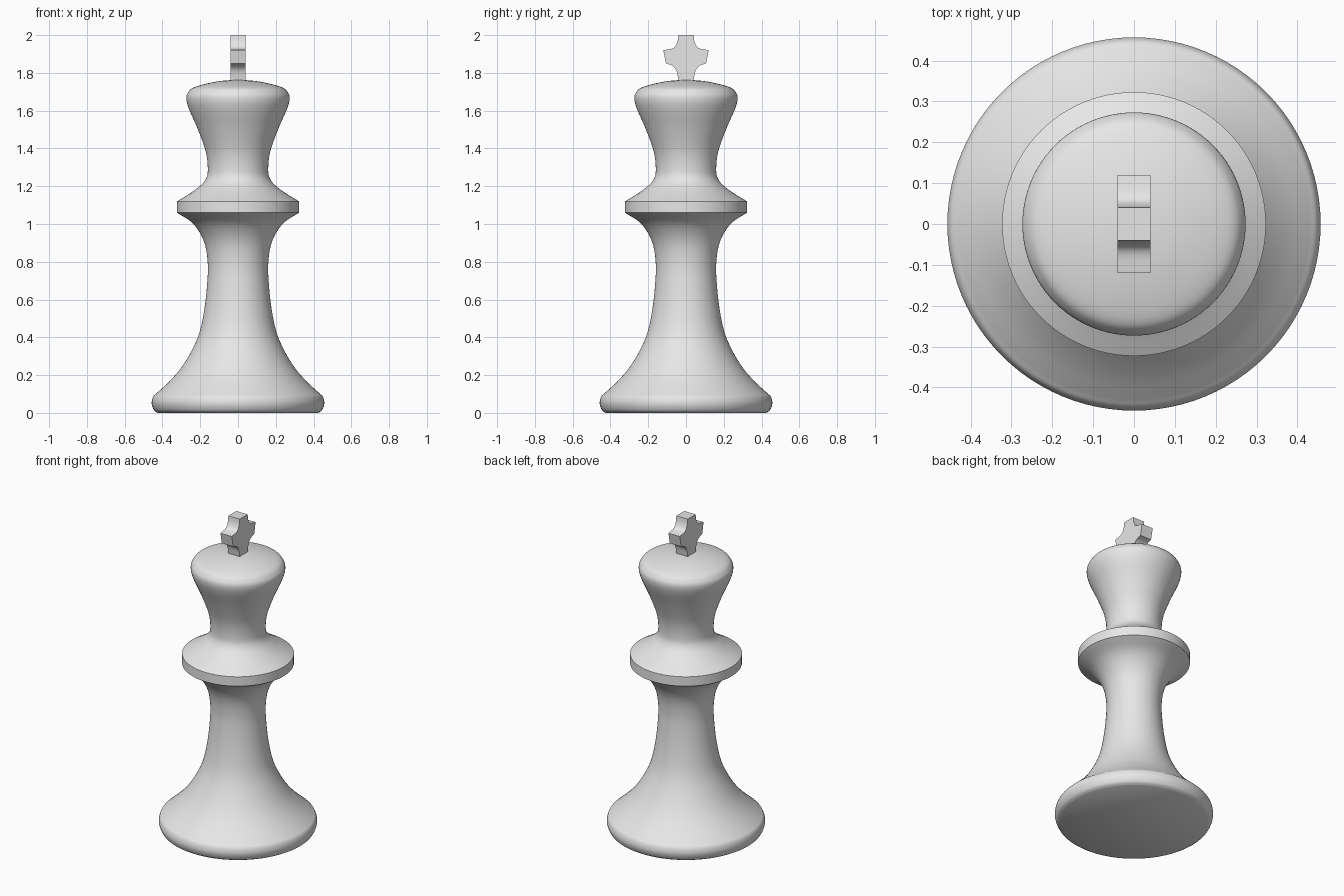
import bpy, bmesh, math
from mathutils import Vector

if "Cube" in bpy.data.objects:
    bpy.data.objects.remove(bpy.data.objects["Cube"])

grey = bpy.data.materials.new("plain_grey")
grey.diffuse_color = (0.8, 0.8, 0.8, 1)
grey.use_nodes = True
grey.node_tree.nodes["Principled BSDF"].inputs["Base Color"].default_value = grey.diffuse_color


def smooth_curve(points, steps=5):
    """Catmull-Rom curve through 2D points."""
    p = [Vector(q) for q in points]
    p = [2 * p[0] - p[1]] + p + [2 * p[-1] - p[-2]]
    out = []
    for a, b, c, d in zip(p, p[1:], p[2:], p[3:]):
        for i in range(steps):
            t = i / steps
            out.append(0.5 * (2 * b + (c - a) * t + (2 * a - 5 * b + 4 * c - d) * t * t
                              + (3 * b - a - 3 * c + d) * t ** 3))
    return out + [p[-2]]


def finish(name, bm, angle):
    bmesh.ops.recalc_face_normals(bm, faces=bm.faces)
    mesh = bpy.data.meshes.new(name)
    bm.to_mesh(mesh)
    bm.free()
    mesh.materials.append(grey)
    obj = bpy.data.objects.new(name, mesh)
    bpy.context.collection.objects.link(obj)
    bpy.ops.object.select_all(action='DESELECT')
    obj.select_set(True)
    bpy.context.view_layer.objects.active = obj
    bpy.ops.object.shade_smooth_by_angle(angle=math.radians(angle))
    return obj


def lathe(name, profile, sides=96):
    """Spin a (radius, height) profile around z."""
    bm = bmesh.new()
    verts = [bm.verts.new((r, 0, z)) for r, z in profile]
    edges = [bm.edges.new(e) for e in zip(verts, verts[1:])]
    bmesh.ops.spin(bm, geom=verts + edges, cent=(0, 0, 0), axis=(0, 0, 1),
                   angle=math.tau, steps=sides, use_merge=False)
    bmesh.ops.remove_doubles(bm, verts=bm.verts, dist=0.0002)
    return finish(name, bm, 40)


# Turned body: rounded foot, flared stem, collar and crown
foot = [(0.425, 0), (0.445, 0.015), (0.457, 0.05), (0.450, 0.085), (0.43, 0.105)]
stem = [(0.43, 0.105), (0.365, 0.165), (0.30, 0.24), (0.24, 0.34), (0.20, 0.44),
        (0.175, 0.57), (0.162, 0.70), (0.16, 0.79), (0.172, 0.88),
        (0.20, 0.95), (0.247, 1.01), (0.323, 1.06)]
crown = [(0.323, 1.12), (0.265, 1.155), (0.215, 1.19), (0.175, 1.23), (0.16, 1.28),
         (0.17, 1.38), (0.212, 1.50), (0.258, 1.605), (0.273, 1.66), (0.265, 1.695),
         (0.23, 1.725), (0.12, 1.753), (0, 1.765)]
lathe("turned_body", [(0, 0)] + smooth_curve(foot) + smooth_curve(stem)[1:] + smooth_curve(crown))

# Cross finial: one half outline mirrored, then extruded along x
half = smooth_curve([(0.04, 2.0), (0.046, 1.963), (0.066, 1.932), (0.12, 1.92)], 4)
half += smooth_curve([(0.106, 1.85), (0.073, 1.838), (0.05, 1.81), (0.04, 1.76)], 4)
outline = [(y, z) for y, z in half] + [(-y, z) for y, z in reversed(half)]
bm = bmesh.new()
face = bm.faces.new([bm.verts.new((-0.04, y, z)) for y, z in outline])
ext = bmesh.ops.extrude_face_region(bm, geom=[face], use_keep_orig=True)
bmesh.ops.translate(bm, vec=(0.08, 0, 0),
                    verts=[g for g in ext["geom"] if isinstance(g, bmesh.types.BMVert)])
finish("cross_finial", bm, 30)
